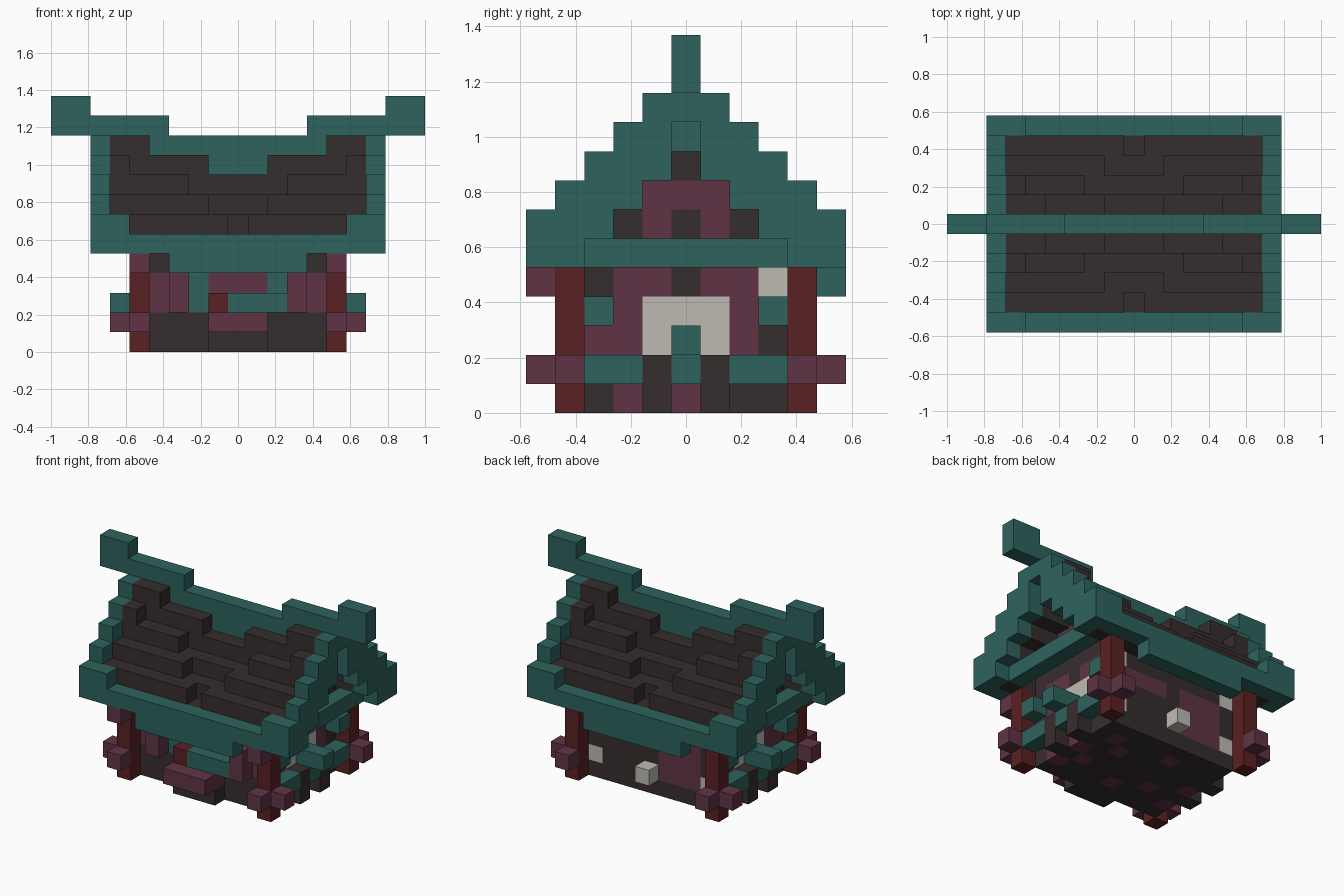
import bpy, bmesh
from math import radians

U = 2 / 19  # block size

old = bpy.data.objects.get("Cube")
if old:
    bpy.data.objects.remove(old)

COLOURS = {
    "teal": (0.027, 0.124, 0.108),
    "dark_brown": (0.037, 0.026, 0.027),
    "plum": (0.117, 0.034, 0.061),
    "dark_red": (0.102, 0.015, 0.017),
    "off_white": (0.515, 0.497, 0.445),
}
mats = {}
for name, rgb in COLOURS.items():
    m = bpy.data.materials.new(name)
    m.use_nodes = True
    m.diffuse_color = (*rgb, 1)
    bsdf = m.node_tree.nodes["Principled BSDF"]
    bsdf.inputs["Base Color"].default_value = (*rgb, 1)
    bsdf.inputs["Roughness"].default_value = 1
    mats[name] = m

blocks = {}  # cell -> (part, colour)


def span(v):
    return range(v[0], v[1] + 1) if isinstance(v, tuple) else (v,)


def fill(part, colour, x, y, z):
    for i in span(x):
        for j in span(y):
            for k in span(z):
                blocks[i, j, k] = (part, colour)


def fill_x(part, colour, x, y, z):
    """Fill on both the left and right of the house."""
    fill(part, colour, x, y, z)
    lo, hi = x if isinstance(x, tuple) else (x, x)
    fill(part, colour, (-hi, -lo), y, z)


# House body and attic
fill("house_body", "dark_brown", (-4, 4), (-3, 3), (0, 5))
for z, w in ((6, 2), (7, 1), (8, 0)):
    fill("attic", "dark_brown", (-4, 4), (-w, w), z)

# Floor patches
for x, y in ((-2, -1), (-1, 2), (2, 1), (3, 2), (3, -1), (0, -2)):
    fill("floor_patch", "plum", x, y, 0)

# Corner posts with brackets
for sx in (-1, 1):
    for sy in (-1, 1):
        fill("corner_post", "dark_red", 5 * sx, 4 * sy, (0, 4))
        fill("corner_bracket", "plum", 6 * sx, 4 * sy, 1)
        fill("corner_bracket", "plum", 5 * sx, 5 * sy, 1)
    fill("eave_bracket", "plum", 5 * sx, -5, 4)

# Front wall: step, shutters, window box
fill("front_step", "dark_brown", (-1, 1), -4, 0)
fill("front_sill", "plum", (-1, 1), (-5, -4), 1)
fill_x("front_panel", "plum", 4, -3, (2, 3))
fill_x("front_pillar", "plum", 3, -4, (2, 3))
fill_x("window_frame", "teal", 2, -3, (2, 3))
fill("front_window", "plum", (-1, 1), -3, 3)
fill("window_box", "teal", (0, 2), -4, 2)
fill("window_box", "dark_red", -1, -4, 2)

# Back wall: panels and pale stones
fill("back_panel", "plum", (1, 3), 3, 3)
fill("back_panel", "plum", (-3, -1), 3, (1, 3))
fill("back_stone", "off_white", 0, 4, 1)
fill_x("back_stone", "off_white", 4, 3, 1)
fill_x("back_stone", "off_white", 4, 3, 4)

# End walls
fill_x("end_window", "off_white", 4, (-1, 1), (2, 3))
for s in (-1, 1):
    fill_x("end_pillar", "plum", 4, 2 * s, (2, 4))
    fill_x("end_lintel", "plum", 4, s, 4)
    fill_x("end_corbel", "teal", 5, 3 * s, 3)
    fill_x("end_footing", "dark_brown", 5, s, (0, 1))
    fill_x("gable_panel", "plum", 4, s, 6)
fill_x("end_flower_box", "teal", 5, (-3, -2), 1)
fill_x("end_flower_box", "teal", 5, (2, 3), 1)
fill_x("end_footing", "plum", 4, -2, 0)
fill_x("end_footing", "plum", 4, 0, 0)
fill_x("end_planter", "teal", 5, 0, (1, 2))
fill_x("end_planter", "teal", 6, 0, 2)
fill_x("gable_panel", "plum", 4, (-1, 1), 7)
fill_x("gable_beam", "teal", 6, (-3, 3), 5)


# Sagging tiled roof, stepped down from the ridge
def roof_top(x, y):
    x = abs(x)
    if y == 1:
        return 11 if x >= 5 else 10 if x >= 2 else 9
    if y == 2:
        return 10 if x >= 6 else 9 if x >= 3 else 8
    if y == 3:
        return 8 if x >= 2 else 7
    return 7 if x >= 1 else 6


for s in (-1, 1):
    for y in range(1, 5):
        for x in range(-6, 7):
            fill("roof_tiles", "dark_brown", x, y * s, (9 - y, roof_top(x, y) - 1))
        # Gable edge boards
        fill_x("gable_board", "teal", 7, y * s, (9 - y, 11 - y))
    # Eaves
    fill("eave", "teal", (-7, 7), 5 * s, 5)
    fill_x("eave", "teal", (6, 7), 5 * s, 6)
    fill("eave", "teal", (-3, 3), 5 * s, 4)

# Ridge with raised horns
fill("ridge", "teal", (-6, 6), 0, 9)
fill("ridge", "teal", (-7, 7), 0, 10)
fill_x("ridge", "teal", (4, 7), 0, 11)
fill_x("ridge_horn", "teal", (8, 9), 0, (11, 12))


# Turn each part into one mesh of its exposed faces
def corners(cell, axis, sign):
    a, b = (axis + 1) % 3, (axis + 2) % 3
    loop = ((-1, -1), (1, -1), (1, 1), (-1, 1))
    for p, q in loop if sign > 0 else reversed(loop):
        c = [cell[0], cell[1], cell[2] + 0.5]
        c[axis] += sign / 2
        c[a] += p / 2
        c[b] += q / 2
        yield tuple(v * U for v in c)


for part in sorted({p for p, _ in blocks.values()}):
    bm = bmesh.new()
    names = sorted({c for p, c in blocks.values() if p == part})
    for cell, (p, colour) in blocks.items():
        if p != part:
            continue
        for axis in range(3):
            for sign in (-1, 1):
                near = list(cell)
                near[axis] += sign
                if tuple(near) not in blocks:
                    f = bm.faces.new([bm.verts.new(c) for c in corners(cell, axis, sign)])
                    f.material_index = names.index(colour)
    if not bm.faces:
        bm.free()
        continue
    bmesh.ops.remove_doubles(bm, verts=bm.verts[:], dist=U / 100)
    bmesh.ops.dissolve_limit(bm, angle_limit=radians(1), verts=bm.verts[:],
                             edges=bm.edges[:], delimit={'MATERIAL'})
    mesh = bpy.data.meshes.new(part)
    bm.to_mesh(mesh)
    bm.free()
    for n in names:
        mesh.materials.append(mats[n])
    bpy.context.collection.objects.link(bpy.data.objects.new(part, mesh))
